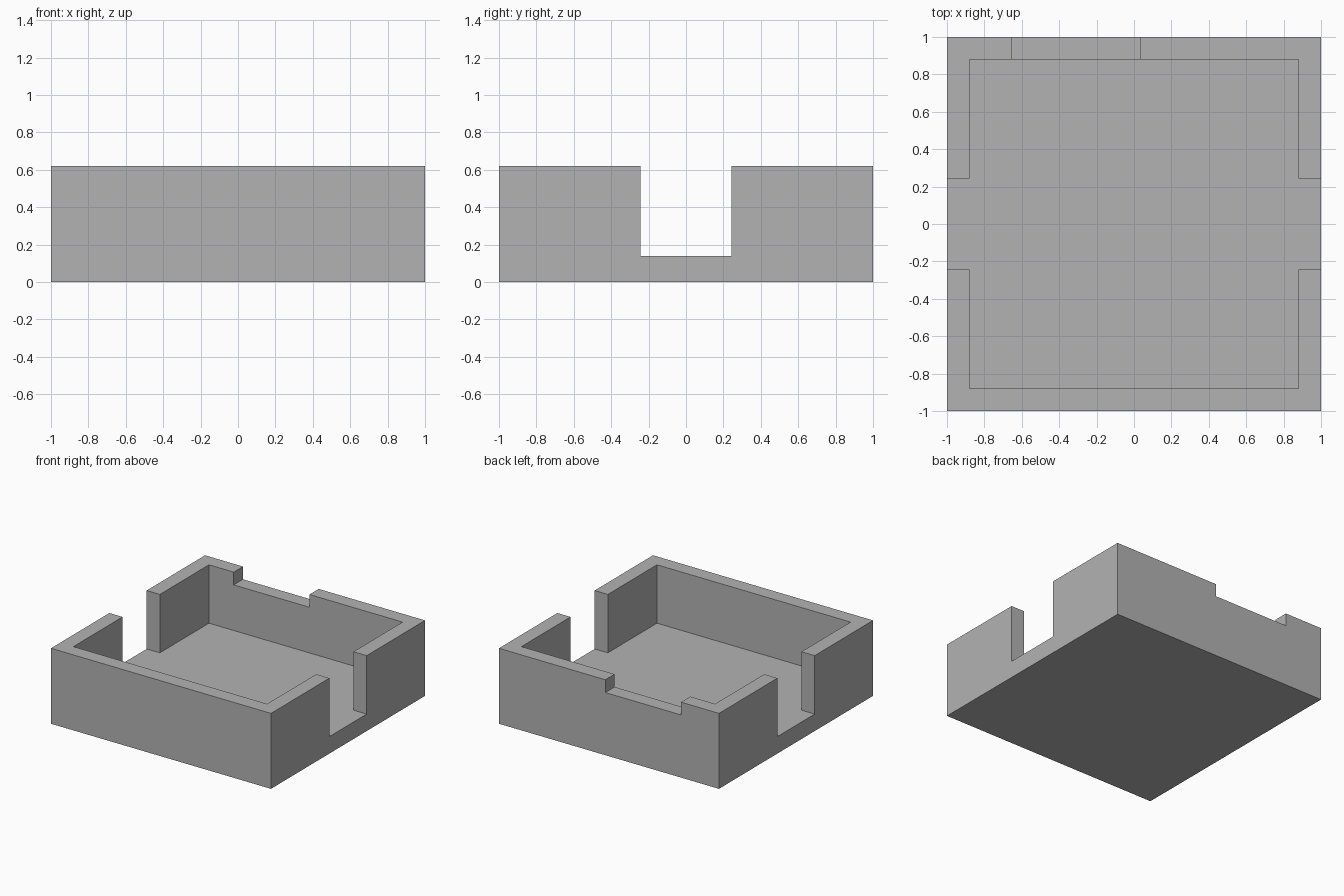
import bpy
import bmesh

if "Cube" in bpy.data.objects:
    bpy.data.objects.remove(bpy.data.objects["Cube"], do_unlink=True)

HEIGHT, FLOOR, SILL = 0.62, 0.14, 0.515
INNER, GAP, OUT = 0.88, 0.242, 1.2

grey = bpy.data.materials.new("grey")
grey.use_nodes = True
colour = (0.45, 0.45, 0.45, 1)
grey.diffuse_color = colour
grey.node_tree.nodes["Principled BSDF"].inputs["Base Color"].default_value = colour


def prism(name, outline, bottom, top):
    """Extrude a counter-clockwise outline from bottom to top."""
    bm = bmesh.new()
    face = bm.faces.new([bm.verts.new((x, y, bottom)) for x, y in outline])
    side = bmesh.ops.extrude_face_region(bm, geom=[face])
    verts = [v for v in side["geom"] if isinstance(v, bmesh.types.BMVert)]
    bmesh.ops.translate(bm, verts=verts, vec=(0, 0, top - bottom))
    bmesh.ops.recalc_face_normals(bm, faces=bm.faces)
    mesh = bpy.data.meshes.new(name)
    bm.to_mesh(mesh)
    bm.free()
    mesh.materials.append(grey)
    obj = bpy.data.objects.new(name, mesh)
    bpy.context.collection.objects.link(obj)
    return obj


def rectangle(x0, x1, y0, y1):
    return [(x0, y0), (x1, y0), (x1, y1), (x0, y1)]


def cut(target, cutter):
    mod = target.modifiers.new(cutter.name, "BOOLEAN")
    mod.operation = "DIFFERENCE"
    mod.solver = "EXACT"
    mod.object = cutter
    bpy.context.view_layer.objects.active = target
    bpy.ops.object.modifier_apply(modifier=mod.name)
    bpy.data.objects.remove(cutter, do_unlink=True)


# Solid block for the open tray
tray = prism("tray", rectangle(-1, 1, -1, 1), 0, HEIGHT)

# Inner cavity with a full-depth gap through each side wall
half = [(INNER, -INNER), (INNER, -GAP), (OUT, -GAP),
        (OUT, GAP), (INNER, GAP), (INNER, INNER)]
cavity = half + [(-x, -y) for x, y in half]
cut(tray, prism("cavity", cavity, FLOOR, 1))

# Shallow notch in the top of the back wall
cut(tray, prism("back_notch", rectangle(-0.655, 0.033, 0.7, OUT), SILL, 1))
